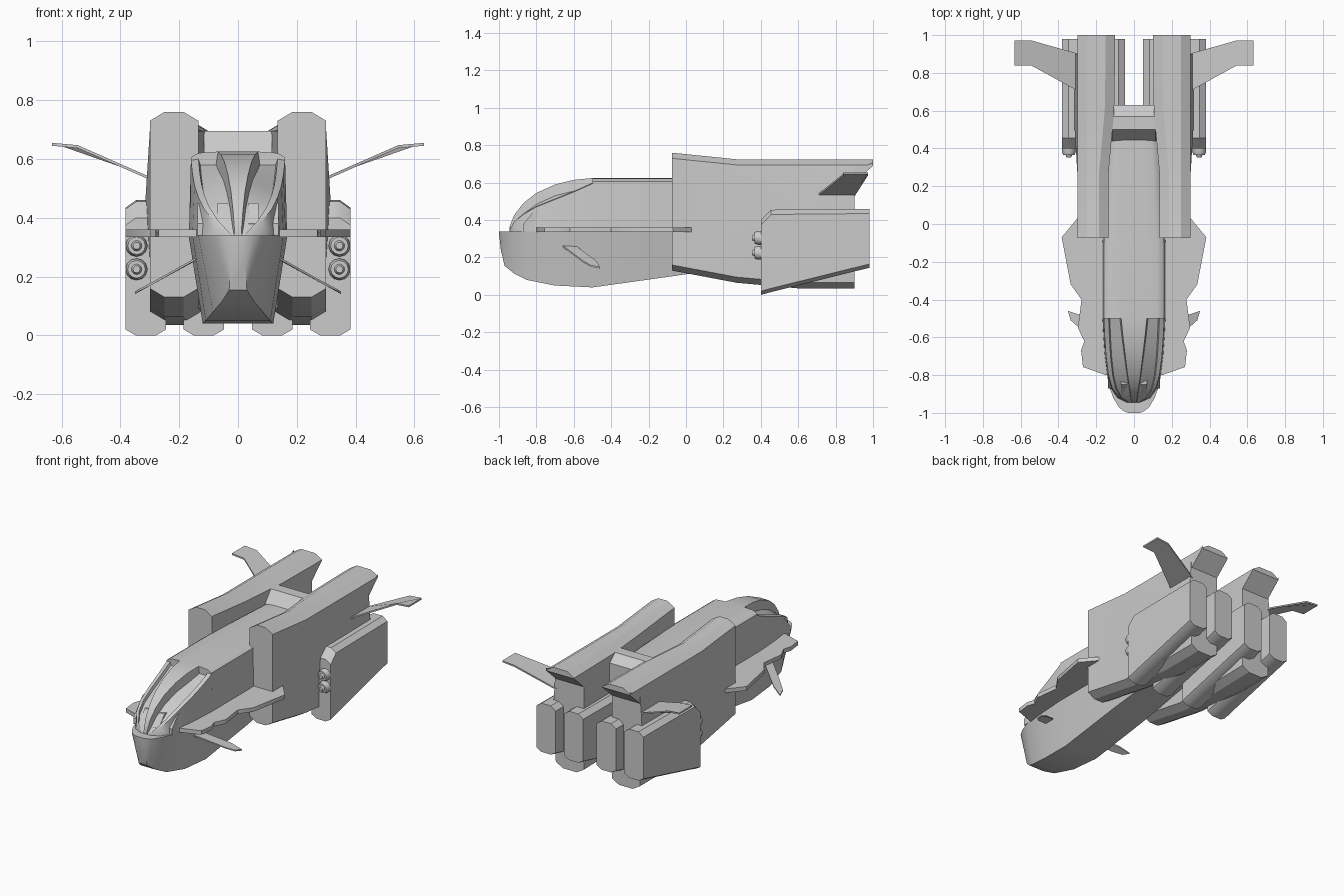
import bpy
import bmesh
from math import cos, sin, pi, radians
from mathutils import Vector

default_cube = bpy.data.objects.get("Cube")
if default_cube:
    bpy.data.objects.remove(default_cube, do_unlink=True)

grey = bpy.data.materials.new("hull grey")
grey.use_nodes = True
grey_value = (0.6, 0.6, 0.6, 1)
grey.diffuse_color = grey_value
grey.node_tree.nodes["Principled BSDF"].inputs["Base Color"].default_value = grey_value


def finish(name, bm, mirrored):
    """Clean the mesh, make the object, mirror it and set its shading."""
    bmesh.ops.remove_doubles(bm, verts=bm.verts, dist=0.0005)
    bmesh.ops.recalc_face_normals(bm, faces=bm.faces)
    mesh = bpy.data.meshes.new(name)
    bm.to_mesh(mesh)
    bm.free()
    mesh.materials.append(grey)
    part = bpy.data.objects.new(name, mesh)
    bpy.context.collection.objects.link(part)
    bpy.ops.object.select_all(action="DESELECT")
    part.select_set(True)
    bpy.context.view_layer.objects.active = part
    bpy.ops.object.shade_smooth_by_angle(angle=radians(30))
    if mirrored:
        modifier = part.modifiers.new("mirror", "MIRROR")
        modifier.use_mirror_merge = False
    return part


def loft(name, stations, mirrored=False):
    """Skin a list of (y, section) stations, each section a ring of (x, z)."""
    bm = bmesh.new()
    rings = [[bm.verts.new((x, y, z)) for x, z in section] for y, section in stations]
    count = len(rings[0])
    for back, front in zip(rings, rings[1:]):
        for i in range(count):
            j = (i + 1) % count
            bm.faces.new((back[i], back[j], front[j], front[i]))
    bm.faces.new(rings[0])
    bm.faces.new(rings[-1])
    return finish(name, bm, mirrored)


def plate(name, outline, thickness):
    """Thicken a mirrored outline of 3D points in the z direction."""
    bm = bmesh.new()
    offset = Vector((0, 0, thickness / 2))
    top = [bm.verts.new(Vector(p) + offset) for p in outline]
    low = [bm.verts.new(Vector(p) - offset) for p in outline]
    bm.faces.new(top)
    bm.faces.new(low[::-1])
    for i in range(len(top)):
        j = (i + 1) % len(top)
        bm.faces.new((top[i], low[i], low[j], top[j]))
    return finish(name, bm, True)


def both_sides(half):
    return half + [(-x, z) for x, z in reversed(half)]


def slab_section(inner, outer, low, high, low_cut, high_cut, bulge=0.0):
    """Upright slab with cut corners and an optional swollen outer wall."""
    inset = 0.05 if outer - inner > 0.15 else 0.035
    return [(inner, high - high_cut), (inner + inset, high), (outer - inset, high),
            (outer, high - high_cut), (outer + bulge, (low + high) / 2),
            (outer, low + low_cut), (outer - inset, low), (inner + inset, low),
            (inner, low + low_cut)]


DECK = 0.34

# Lower hull: y, deck half width, keel half width, keel height
keel = [(-1, .03, .015, .33), (-.99, .055, .025, .24), (-.97, .08, .03, .155),
        (-.92, .11, .055, .115), (-.85, .135, .085, .08), (-.7, .155, .11, .05),
        (-.5, .168, .12, .04), (-.07, .168, .12, .1), (.6, .13, .1, .2)]
loft("lower_hull", [(y, both_sides([(deck, DECK), (base, low)]))
                    for y, deck, base, low in keel])

# Canopy: y, rib half width, rib height, frame half width, frame height
canopy = [(-.945, .012, .36, .03, .345), (-.92, .017, .425, .08, .39),
          (-.87, .024, .49, .115, .435), (-.8, .034, .545, .135, .475),
          (-.7, .046, .59, .148, .515), (-.6, .058, .615, .155, .555),
          (-.5, .068, .625, .16, .6)]
cabin = []
for y, rib, top, frame, rail in canopy:
    glass = max(DECK, rail - .02)
    cabin.append((y, both_sides([
        (rib, top), (rib * 1.1, max(glass, top - .06)), (frame * .8, glass),
        (frame * .84, rail), (frame, rail - .005), (frame + .007, DECK)])))

# Closed cabin roof running back between the engine blocks
for y, scale in ((-.5, 1), (-.1, 1), (.45, .78), (.6, .75)):
    roof = [(.068, .625), (.09, .624), (.12, .622), (.14, .618), (.16, .605), (.167, DECK)]
    cabin.append((y, both_sides([(x * scale, z) for x, z in roof])))
loft("cabin", cabin)

# Low frame blocks at the foot of the windscreen
for name, inner, outer, front in (("outer_frame_block", .095, .138, -.87),
                                  ("inner_frame_block", .035, .07, -.91)):
    loft(name, [(front + step, [(inner, DECK), (outer, DECK), (outer, high), (inner, high)])
                for step, high in ((0, .38), (.06, .45), (.12, .45))], True)

# Raised hatch behind the roof
loft("rear_hatch", [(y, both_sides([(.115, high), (.12, .4)]))
                    for y, high in ((.44, .62), (.5, .695), (.57, .695), (.63, .65))])

# Tall engine blocks with an overhanging tail
block = []
for y, inner, low, high, bulge in ((-.075, .135, .13, .76, 0), (.27, .135, .065, .725, 0),
                                   (.6, .105, .035, .725, .02), (.9, .1, .035, .725, .02)):
    block.append((y, slab_section(inner, .3, low, high, .03, .03, bulge)))
for y, low in ((.9, .6), (1, .69)):
    block.append((y, slab_section(.1, .3, low, .725, 0, .03)))
loft("engine_block", block, True)

# Two thruster pods hung on each block, with paired nozzles facing forward
for side, inner, outer in (("outer", .245, .382), ("inner", .048, .185)):
    loft(side + "_pod", [(y, slab_section(inner, outer, low, high, .02, .025))
                         for y, low, high in ((.4, 0, .4), (.455, .015, .455),
                                              (.98, .145, .46))], True)
    nozzle_x = .345 if side == "outer" else .085
    for level, height in (("upper", .305), ("lower", .225)):
        rings = []
        for y, radius in ((.42, .037), (.385, .037), (.365, .03), (.365, .018), (.352, .012)):
            angles = [2 * pi * i / 12 for i in range(12)]
            rings.append((y, [(nozzle_x + radius * cos(a), height + radius * sin(a))
                              for a in angles]))
        loft(side + "_" + level + "_nozzle", rings, True)

# Flat side fins level with the deck
fin = [(.1, .03), (.3, .03), (.383, -.07), (.335, -.32), (.278, -.4), (.297, -.55),
       (.263, -.62), (.28, -.67), (.27, -.757), (.15, -.8), (.1, -.8)]
plate("side_fin", [(x, y, .348) for x, y in fin], .026)

# Drooping front winglets
plate("front_winglet", [(.13, -.67, .268), (.29, -.55, .178), (.335, -.51, .155),
                        (.35, -.46, .145), (.29, -.48, .178), (.14, -.59, .26)], .008)

# Raised rear wings with a level tip
wing_front = [(.29, .7, .53), (.545, .84, .642), (.632, .84, .65)]
wing_back = [(.632, .972, .65), (.545, .972, .642), (.29, .9, .53)]
plate("rear_wing", wing_front + wing_back, .01)
